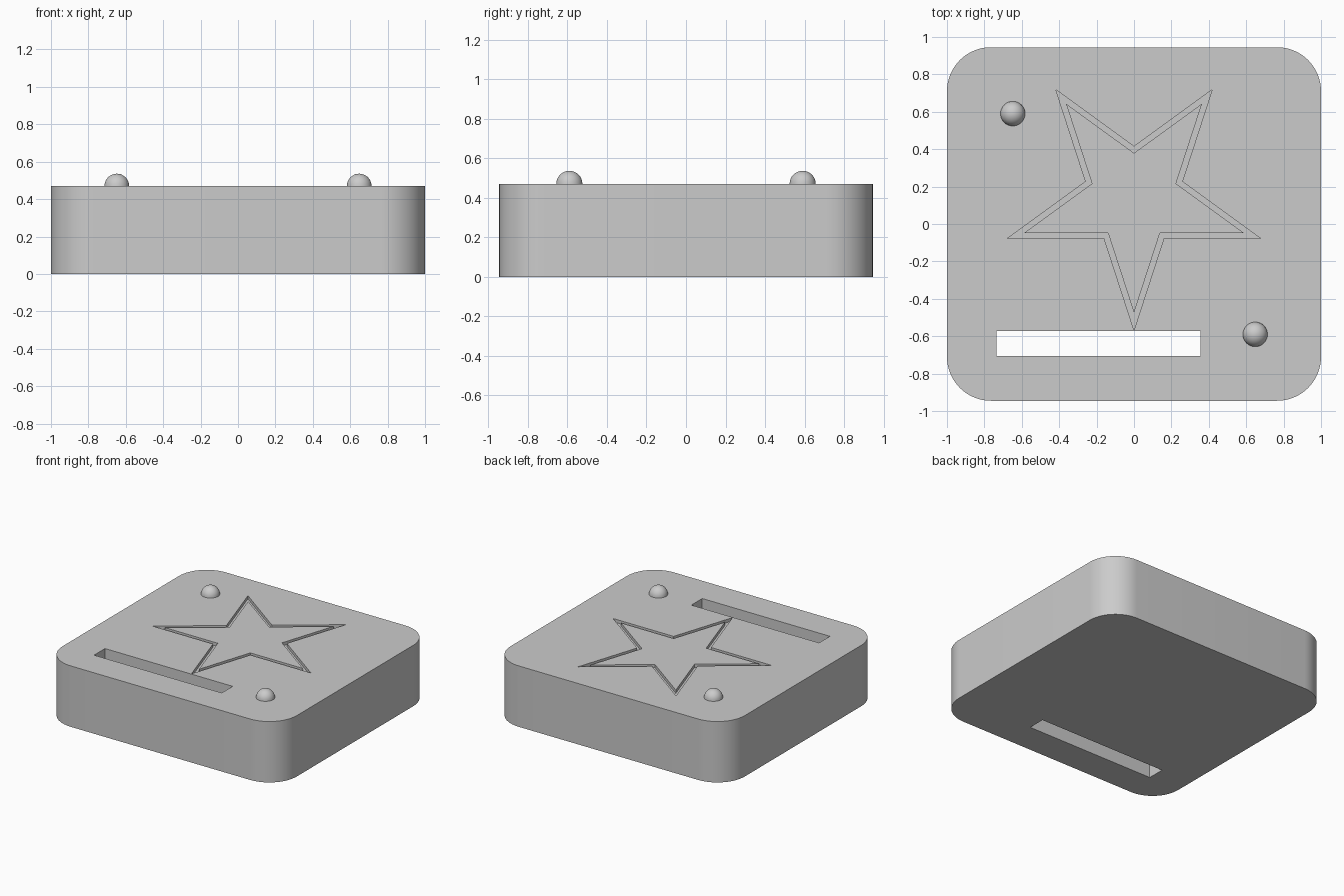
import bpy, bmesh
from math import pi, sin, cos
from mathutils import Vector

cube = bpy.data.objects.get("Cube")
if cube:
    bpy.data.objects.remove(cube, do_unlink=True)

HEIGHT = 0.47
grey = bpy.data.materials.new("plain grey")
grey.use_nodes = True
grey.diffuse_color = (0.6, 0.6, 0.6, 1)
grey.node_tree.nodes["Principled BSDF"].inputs["Base Color"].default_value = (0.6, 0.6, 0.6, 1)


def finish(name, bm):
    bmesh.ops.recalc_face_normals(bm, faces=bm.faces)
    mesh = bpy.data.meshes.new(name)
    bm.to_mesh(mesh)
    bm.free()
    mesh.materials.append(grey)
    obj = bpy.data.objects.new(name, mesh)
    bpy.context.collection.objects.link(obj)
    return obj


def select(obj):
    bpy.ops.object.select_all(action='DESELECT')
    obj.select_set(True)
    bpy.context.view_layer.objects.active = obj


def prism(name, outline, z0, z1):
    bm = bmesh.new()
    base = bm.faces.new([bm.verts.new((x, y, z0)) for x, y in outline])
    top = bmesh.ops.extrude_face_region(bm, geom=[base])["geom"]
    verts = [v for v in top if isinstance(v, bmesh.types.BMVert)]
    bmesh.ops.translate(bm, verts=verts, vec=(0, 0, z1 - z0))
    return finish(name, bm)


def cut(target, cutter):
    cutter.hide_render = True
    mod = target.modifiers.new("cut", 'BOOLEAN')
    mod.operation = 'DIFFERENCE'
    mod.solver = 'EXACT'
    mod.object = cutter
    select(target)
    bpy.ops.object.modifier_apply(modifier=mod.name)
    bpy.data.objects.remove(cutter, do_unlink=True)


def rounded_rect(hx, hy, r, steps=16):
    points = []
    for quarter, (sx, sy) in enumerate([(1, 1), (-1, 1), (-1, -1), (1, -1)]):
        for i in range(steps + 1):
            a = (quarter + i / steps) * pi / 2
            points.append((sx * (hx - r) + r * cos(a), sy * (hy - r) + r * sin(a)))
    return points


def star(tip, centre_y):
    # five points, one of them aimed at the front
    notch = tip * sin(pi / 10) / sin(3 * pi / 10)
    return [((notch if i % 2 else tip) * sin(i * pi / 5),
             centre_y - (notch if i % 2 else tip) * cos(i * pi / 5)) for i in range(10)]


def star_ring(name, outer, inner, z0, z1):
    bm = bmesh.new()
    loops = [[bm.verts.new((x, y, z)) for x, y in pts]
             for pts, z in ((outer, z0), (outer, z1), (inner, z1), (inner, z0))]
    for k in range(4):
        a, b = loops[k], loops[(k + 1) % 4]
        for i in range(10):
            j = (i + 1) % 10
            bm.faces.new((a[i], a[j], b[j], b[i]))
    return finish(name, bm)


# Rounded block
block = prism("block", rounded_rect(1, 0.945, 0.235), 0, HEIGHT)

# Shallow star-shaped groove in the top
cut(block, star_ring("groove_cutter", star(0.711, 0.143), star(0.618, 0.143),
                     HEIGHT - 0.025, HEIGHT + 0.1))

# Slot right through the block
cut(block, prism("slot_cutter", [(-0.735, -0.705), (0.355, -0.705),
                                 (0.355, -0.572), (-0.735, -0.572)], -0.1, HEIGHT + 0.1))
select(block)
bpy.ops.object.shade_smooth_by_angle(angle=pi / 6)

# Two locating domes on opposite corners
for name, x, y in (("left_dome", 0.648, -0.59), ("right_dome", -0.648, 0.59)):
    bm = bmesh.new()
    bmesh.ops.create_uvsphere(bm, u_segments=32, v_segments=16, radius=0.066)
    bmesh.ops.delete(bm, geom=[v for v in bm.verts if v.co.z < -0.001], context='VERTS')
    dome = finish(name, bm)
    dome.location = Vector((x, y, HEIGHT))
    select(dome)
    bpy.ops.object.shade_smooth_by_angle(angle=pi / 6)
